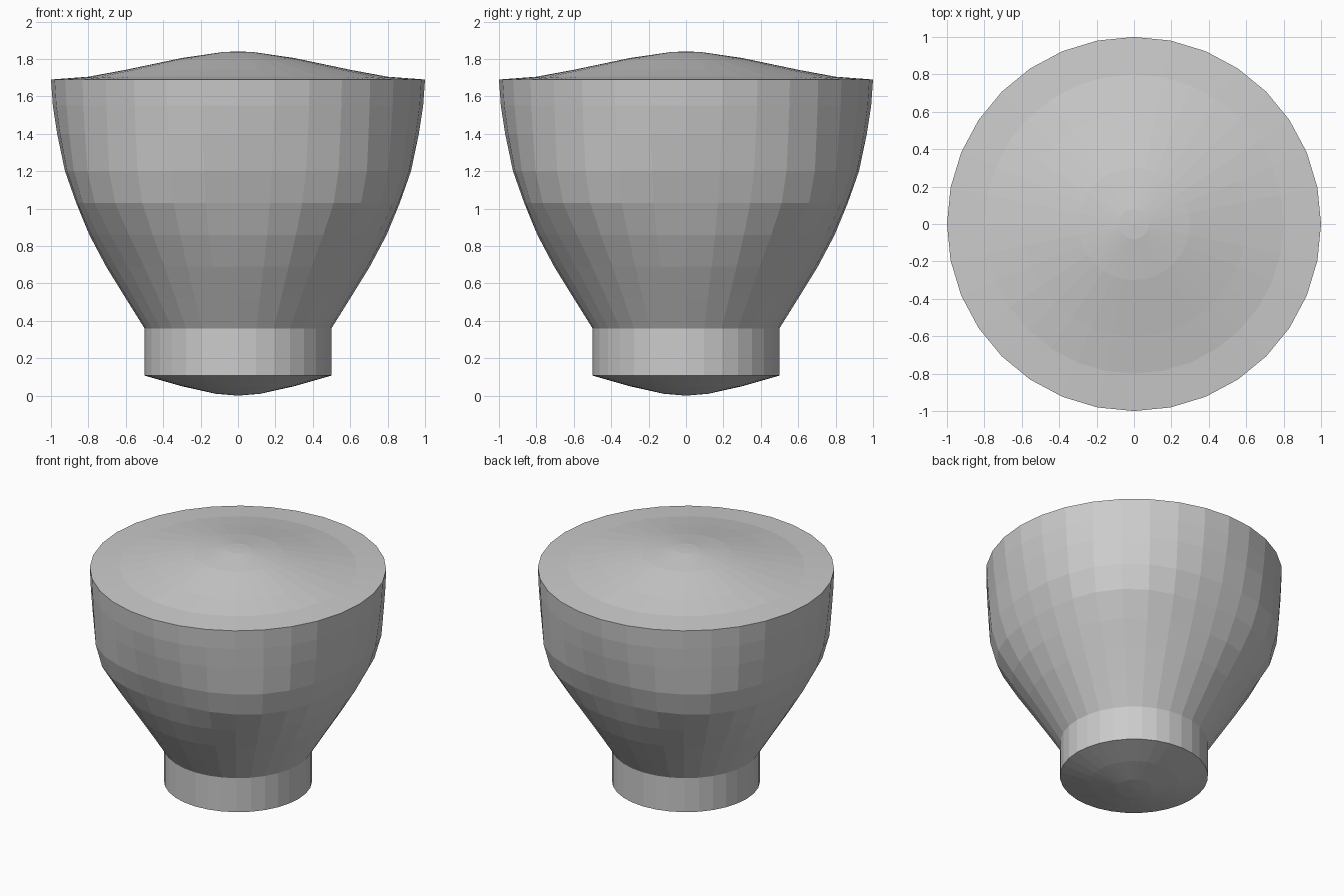
import bpy, bmesh, math

if "Cube" in bpy.data.objects:
    bpy.data.objects.remove(bpy.data.objects["Cube"])

SIDES = 32


def lathe(name, rings):
    """Spin (radius, z, lobe) rings; lobe swells the four diagonals. Radius 0 makes a pole."""
    bm = bmesh.new()
    loops = []
    for r, z, lobe in rings:
        if r == 0:
            loops.append([bm.verts.new((0, 0, z))] * SIDES)
            continue
        loop = []
        for i in range(SIDES):
            a = 2 * math.pi * i / SIDES
            rad = r + lobe * math.sin(2 * a) ** 2
            loop.append(bm.verts.new((rad * math.cos(a), rad * math.sin(a), z)))
        loops.append(loop)
    for low, high in zip(loops, loops[1:]):
        for i in range(SIDES):
            j = (i + 1) % SIDES
            corners = list(dict.fromkeys((low[i], low[j], high[j], high[i])))
            bm.faces.new(corners)
    bmesh.ops.recalc_face_normals(bm, faces=bm.faces[:])
    mesh = bpy.data.meshes.new(name)
    bm.to_mesh(mesh)
    bm.free()
    obj = bpy.data.objects.new(name, mesh)
    bpy.context.collection.objects.link(obj)
    return obj


# one closed shell: domed underside, collar, lobed cup, domed lid
underside = [(0, 0, 0), (0.12, 0.01, 0), (0.3, 0.05, 0), (0.5, 0.107, 0)]
collar = [(0.5, 0.36, 0)]
cup = [(0.6, 0.52, 0), (0.705, 0.69, 0.005), (0.795, 0.86, 0.03),
       (0.865, 1.03, 0.065), (0.925, 1.2, 0.05), (0.967, 1.4, 0.02),
       (0.99, 1.55, 0.005), (1.0, 1.69, 0)]
lid = [(0.8, 1.705, 0), (0.6, 1.742, 0), (0.3, 1.805, 0), (0.08, 1.837, 0), (0, 1.84, 0)]
lathe("lobed_cup", underside + collar + cup + lid)
